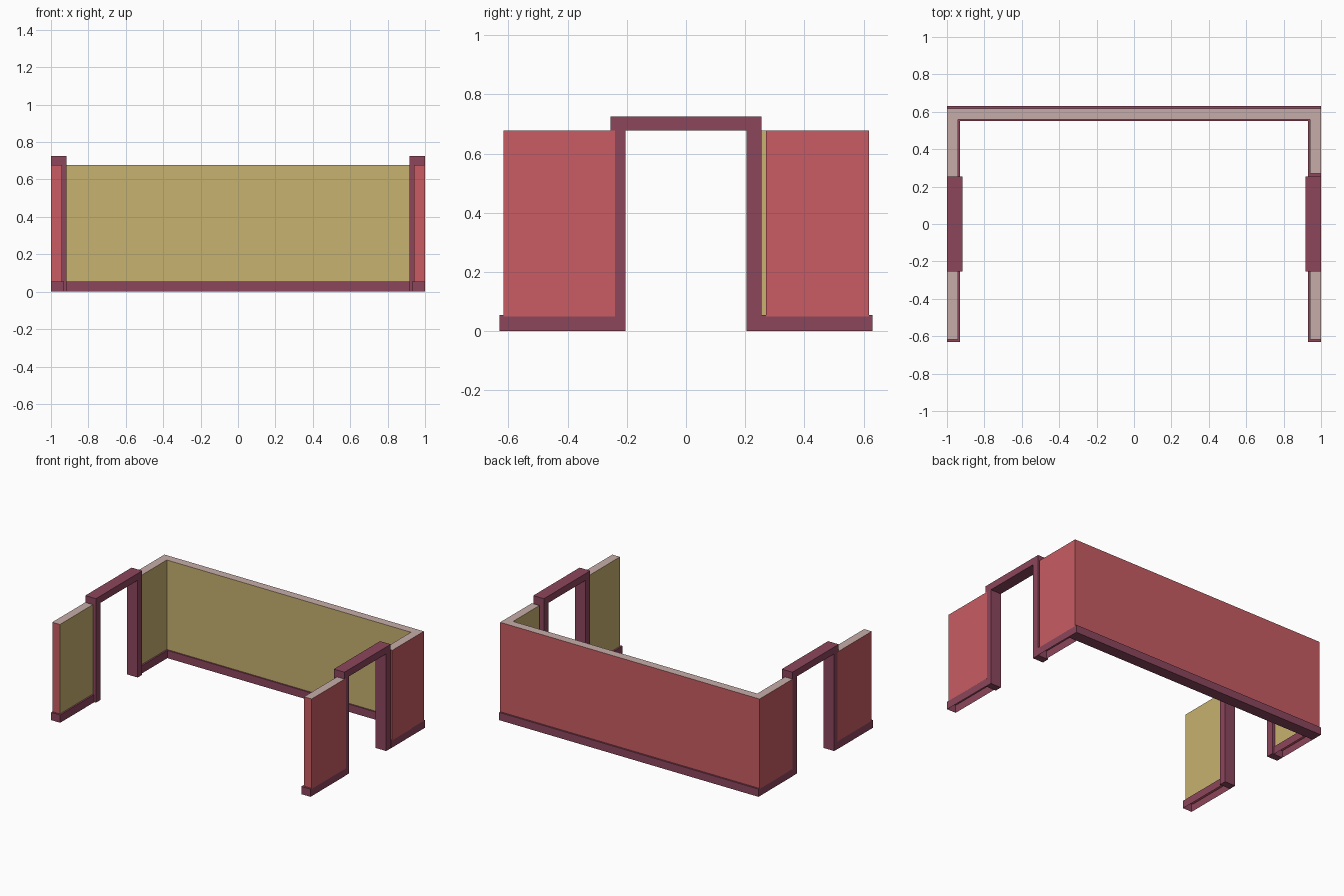
import bpy, bmesh
from mathutils import Vector

if "Cube" in bpy.data.objects:
    bpy.data.objects.remove(bpy.data.objects["Cube"])


def material(name, rgb):
    m = bpy.data.materials.new(name)
    m.diffuse_color = (*rgb, 1)
    m.use_nodes = True
    m.node_tree.nodes["Principled BSDF"].inputs["Base Color"].default_value = m.diffuse_color
    return m


RED = material("outer_wall_red", (0.578, 0.107, 0.122))
TAN = material("inner_wall_tan", (0.578, 0.445, 0.162))
BEIGE = material("wall_top_beige", (0.571, 0.413, 0.392))
MAROON = material("trim_maroon", (0.262, 0.061, 0.107))

WALL_TOP, BASE_TOP = 0.677, 0.054


def prism(name, profile, extrude, mats, rule=None, open_bottom=False):
    """Extrude a flat outline, then colour its faces by a rule."""
    bm = bmesh.new()
    face = bm.faces.new([bm.verts.new(p) for p in profile])
    ext = bmesh.ops.extrude_face_region(bm, geom=[face], use_keep_orig=True)
    verts = [g for g in ext["geom"] if isinstance(g, bmesh.types.BMVert)]
    bmesh.ops.translate(bm, verts=verts, vec=Vector(extrude))
    bmesh.ops.recalc_face_normals(bm, faces=bm.faces[:])
    if open_bottom:
        low = [f for f in bm.faces if f.normal.z < -0.9]
        bmesh.ops.delete(bm, geom=low, context='FACES_ONLY')
    if rule:
        for f in bm.faces:
            f.material_index = rule(f.normal, f.calc_center_median())
    mesh = bpy.data.meshes.new(name)
    bm.to_mesh(mesh)
    bm.free()
    for m in mats:
        mesh.materials.append(m)
    ob = bpy.data.objects.new(name, mesh)
    bpy.context.collection.objects.link(ob)
    return ob


def rect(x0, x1, y0, y1, z):
    return [(x0, y0, z), (x1, y0, z), (x1, y1, z), (x0, y1, z)]


def wall_colour(n, c):
    """Beige on top, tan on faces towards the room, red elsewhere."""
    if n.z > 0.5:
        return 2
    if n.x * c.x < -0.1 or (n.y < -0.5 and c.y > 0.5):
        return 1
    return 0


WALL = [RED, TAN, BEIGE]
up = (0, 0, WALL_TOP - 0.05)

# Back wall with its two return walls
outline = [(-1, .255), (-.941, .255), (-.941, .56), (.941, .56),
           (.941, .27), (1, .27), (1, .618), (-1, .618)]
prism("back_wall", [(x, y, 0.05) for x, y in outline], up, WALL, wall_colour)

# Back baseboard
prism("back_baseboard", rect(-1, 1, .55, .63, 0), (0, 0, BASE_TOP), [MAROON])

for side, s in (("left", -1), ("right", 1)):
    # Front wall panel
    prism(side + "_front_wall", rect(s * .941, s, -.617, -.24, 0.05), up,
          WALL, wall_colour)
    # Hollow side baseboards
    for part, y0, y1 in (("front", -.63, -.25), ("rear", .255, .55)):
        prism(f"{side}_{part}_baseboard", rect(s * .93, s, y0, y1, 0),
              (0, 0, BASE_TOP), [MAROON], open_bottom=True)
    # Door frame
    arch = [(-.255, 0), (-.205, 0), (-.205, .677), (.205, .677),
            (.205, 0), (.255, 0), (.255, .725), (-.255, .725)]
    prism(side + "_door_frame", [(s * .917, y, z) for y, z in arch],
          (s * .082, 0, 0), [MAROON])
